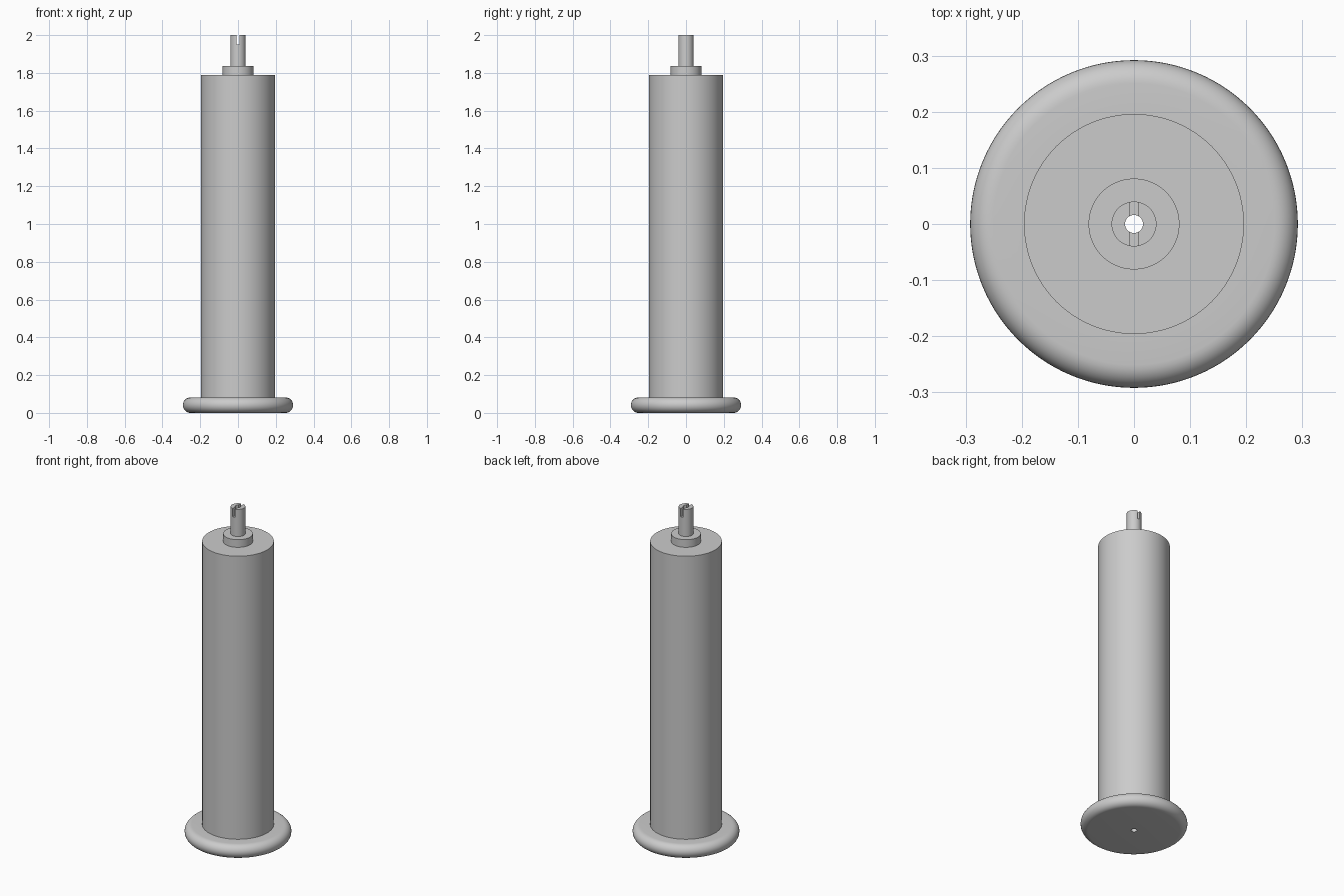
import bpy, bmesh, math
from mathutils import Matrix

if "Cube" in bpy.data.objects:
    bpy.data.objects.remove(bpy.data.objects["Cube"])

SEGMENTS = 128
BORE, TIP, COLLAR, BODY, FLANGE = 0.016, 0.04, 0.081, 0.196, 0.292
FLANGE_TOP, BODY_TOP, COLLAR_TOP, TIP_TOP = 0.082, 1.79, 1.836, 2.0

grey = bpy.data.materials.new("plain grey")
grey.use_nodes = True
grey.diffuse_color = (0.6, 0.6, 0.6, 1)
grey.node_tree.nodes["Principled BSDF"].inputs["Base Color"].default_value = grey.diffuse_color


def make_object(name, bm):
    bmesh.ops.recalc_face_normals(bm, faces=bm.faces)
    mesh = bpy.data.meshes.new(name)
    bm.to_mesh(mesh)
    bm.free()
    mesh.materials.append(grey)
    obj = bpy.data.objects.new(name, mesh)
    bpy.context.collection.objects.link(obj)
    return obj


def lathe(name, profile):
    """Revolve a closed (radius, height) profile about the z axis."""
    bm = bmesh.new()
    rings = []
    for i in range(SEGMENTS):
        a = math.tau * i / SEGMENTS
        rings.append([bm.verts.new((r * math.cos(a), r * math.sin(a), z)) for r, z in profile])
    for i, ring in enumerate(rings):
        nxt = rings[(i + 1) % SEGMENTS]
        for j in range(len(profile)):
            k = (j + 1) % len(profile)
            bm.faces.new((ring[j], nxt[j], nxt[k], ring[k]))
    return make_object(name, bm)


# Rounded flange rim, then the stepped barrel, collar and tip around a through bore
half = FLANGE_TOP / 2
steps = 16
rim = []
for i in range(steps + 1):
    a = math.pi * (i / steps - 0.5)
    rim.append((FLANGE - half + half * math.cos(a), half + half * math.sin(a)))
profile = [(BORE, 0)] + rim + [
    (BODY, FLANGE_TOP), (BODY, BODY_TOP),
    (COLLAR, BODY_TOP), (COLLAR, COLLAR_TOP),
    (TIP, COLLAR_TOP), (TIP, TIP_TOP), (BORE, TIP_TOP)]
barrel = lathe("flanged_barrel", profile)

# Slot across the tip, running front to back
bm = bmesh.new()
bmesh.ops.create_cube(bm, size=1, matrix=Matrix.Translation((0, 0, TIP_TOP)) @ Matrix.Diagonal((0.016, 0.12, 0.1, 1)))
cutter = make_object("slot_cutter", bm)
cutter.hide_render = True

cut = barrel.modifiers.new("tip slot", 'BOOLEAN')
cut.operation = 'DIFFERENCE'
cut.solver = 'EXACT'
cut.object = cutter
bpy.ops.object.select_all(action='DESELECT')
bpy.context.view_layer.objects.active = barrel
barrel.select_set(True)
bpy.ops.object.modifier_apply(modifier=cut.name)
bpy.data.objects.remove(cutter)
bpy.ops.object.shade_smooth_by_angle(angle=math.radians(30))
